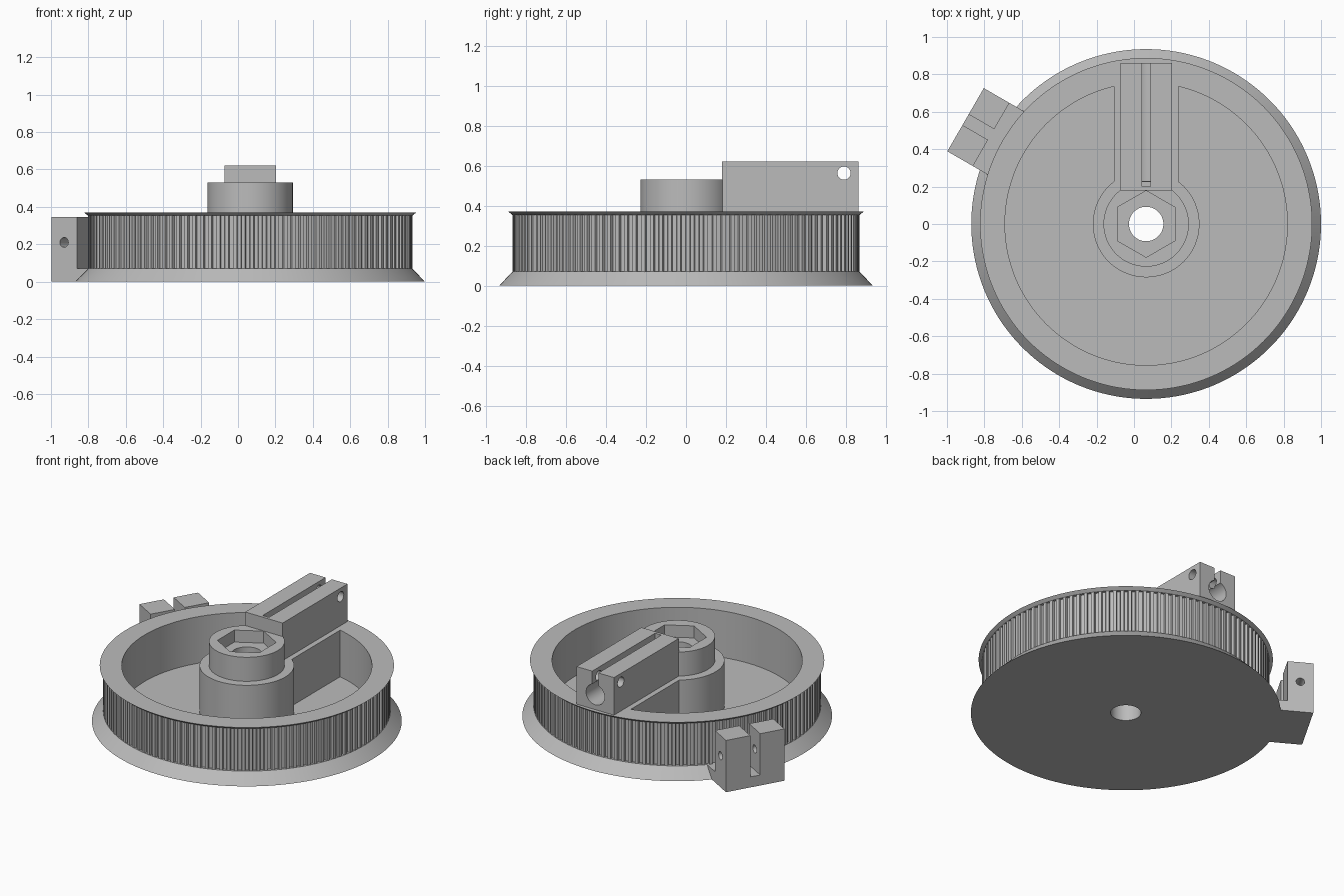
import bpy, bmesh
from math import pi, radians, cos, sin
from mathutils import Matrix, Vector

if "Cube" in bpy.data.objects:
    bpy.data.objects.remove(bpy.data.objects["Cube"])

CX = 0.065          # wheel axis
GREY = (0.5, 0.5, 0.5, 1)
grey = bpy.data.materials.new("plain grey")
grey.use_nodes = True
grey.diffuse_color = GREY
grey.node_tree.nodes["Principled BSDF"].inputs["Base Color"].default_value = GREY


def finish(name, bm):
    bmesh.ops.recalc_face_normals(bm, faces=bm.faces)
    mesh = bpy.data.meshes.new(name)
    bm.to_mesh(mesh)
    bm.free()
    mesh.materials.append(grey)
    ob = bpy.data.objects.new(name, mesh)
    bpy.context.collection.objects.link(ob)
    return ob


def box(name, lo, hi):
    bm = bmesh.new()
    lo, hi = Vector(lo), Vector(hi)
    bmesh.ops.create_cube(bm, size=1, matrix=Matrix.Translation((lo + hi) / 2) @ Matrix.Diagonal((*(hi - lo), 1)))
    return finish(name, bm)


def rod(name, centre, radius, length, axis="Z", sides=48):
    bm = bmesh.new()
    turn = {"X": Matrix.Rotation(pi / 2, 4, "Y"), "Y": Matrix.Rotation(pi / 2, 4, "X"), "Z": Matrix()}[axis]
    bmesh.ops.create_cone(bm, cap_ends=True, segments=sides, radius1=radius, radius2=radius,
                          depth=length, matrix=Matrix.Translation(centre) @ turn)
    return finish(name, bm)


def lathe(name, profile, steps=144):
    bm = bmesh.new()
    rings = [[bm.verts.new((r * cos(2 * pi * i / steps), r * sin(2 * pi * i / steps), z))
              for r, z in profile] for i in range(steps)]
    n = len(profile)
    for i in range(steps):
        a, b = rings[i], rings[(i + 1) % steps]
        for j in range(n):
            k = (j + 1) % n
            bm.faces.new((a[j], b[j], b[k], a[k]))
    return finish(name, bm)


def combine(ob, others, operation="DIFFERENCE"):
    bpy.context.view_layer.objects.active = ob
    for other in others:
        mod = ob.modifiers.new("boolean", "BOOLEAN")
        mod.operation, mod.solver, mod.object = operation, "EXACT", other
        bpy.ops.object.modifier_apply(modifier=mod.name)
        bpy.data.objects.remove(other)


def smooth(ob):
    bpy.ops.object.select_all(action="DESELECT")
    ob.select_set(True)
    bpy.context.view_layer.objects.active = ob
    bpy.ops.object.shade_smooth_by_angle(angle=radians(25))


# Wheel body: flared base, rim with lip, pocket, stepped hub and bore
wheel = lathe("pulley_wheel", [
    (0.092, 0), (0.935, 0), (0.867, 0.07), (0.845, 0.07), (0.845, 0.353), (0.867, 0.353),
    (0.888, 0.37), (0.755, 0.37), (0.755, 0.06), (0.285, 0.06), (0.285, 0.37),
    (0.228, 0.37), (0.228, 0.53), (0.092, 0.53)])

# Spoke joining hub and rim, and the hexagonal nut pocket
combine(wheel, [box("spoke", (-0.173, 0.2, 0.04), (0.173, 0.8, 0.37))], "UNION")
combine(wheel, [rod("nut_pocket", (0, 0, 0.55), 0.178, 0.2, sides=6)])
wheel.location.x = CX
smooth(wheel)

# Belt teeth around the rim
TEETH, ROOT, TIP = 120, 0.85, 0.867
bm = bmesh.new()
rows = []
for i in range(TEETH):
    for frac, r in ((0, TIP), (0.42, TIP), (0.5, ROOT), (0.92, ROOT)):
        a = 2 * pi * (i + frac) / TEETH
        c, s = cos(a), sin(a)
        rows.append([bm.verts.new((q * c, q * s, z))
                     for q, z in ((0.84, 0.069), (r, 0.069), (r, 0.354), (0.84, 0.354))])
for a, b in zip(rows, rows[1:] + rows[:1]):
    for j in range(4):
        k = (j + 1) % 4
        bm.faces.new((a[j], b[j], b[k], a[k]))
teeth = finish("belt_teeth", bm)
teeth.location.x = CX

# Rod clamp on the spoke: slot, rod socket and cross bolt hole
clamp = box("rod_clamp", (-0.138, 0.18, 0.37), (0.138, 0.862, 0.62))
combine(clamp, [
    rod("rod_socket", (0, 0.63, 0.47), 0.068, 0.8, "Y"),
    box("clamp_slot", (-0.023, 0.2, 0.47), (0.023, 1, 0.7)),
    rod("clamp_bolt_hole", (0, 0.79, 0.563), 0.033, 0.5, "X")])
clamp.location.x = CX
smooth(clamp)

# Belt anchor on the side: two prongs on a low foot, with a bolt hole
anchor = box("belt_anchor", (0.82, -0.195, 0), (1.115, 0.195, 0.345))
combine(anchor, [
    box("belt_gap", (0.7, -0.3, 0.07), (0.957, 0.3, 0.5)),
    box("prong_gap", (0.9, -0.033, 0.07), (1.2, 0.033, 0.5)),
    rod("anchor_bolt_hole", (1.036, 0, 0.21), 0.026, 0.6, "Y", 24)])
anchor.location.x = CX
anchor.rotation_euler.z = radians(150)
smooth(anchor)
